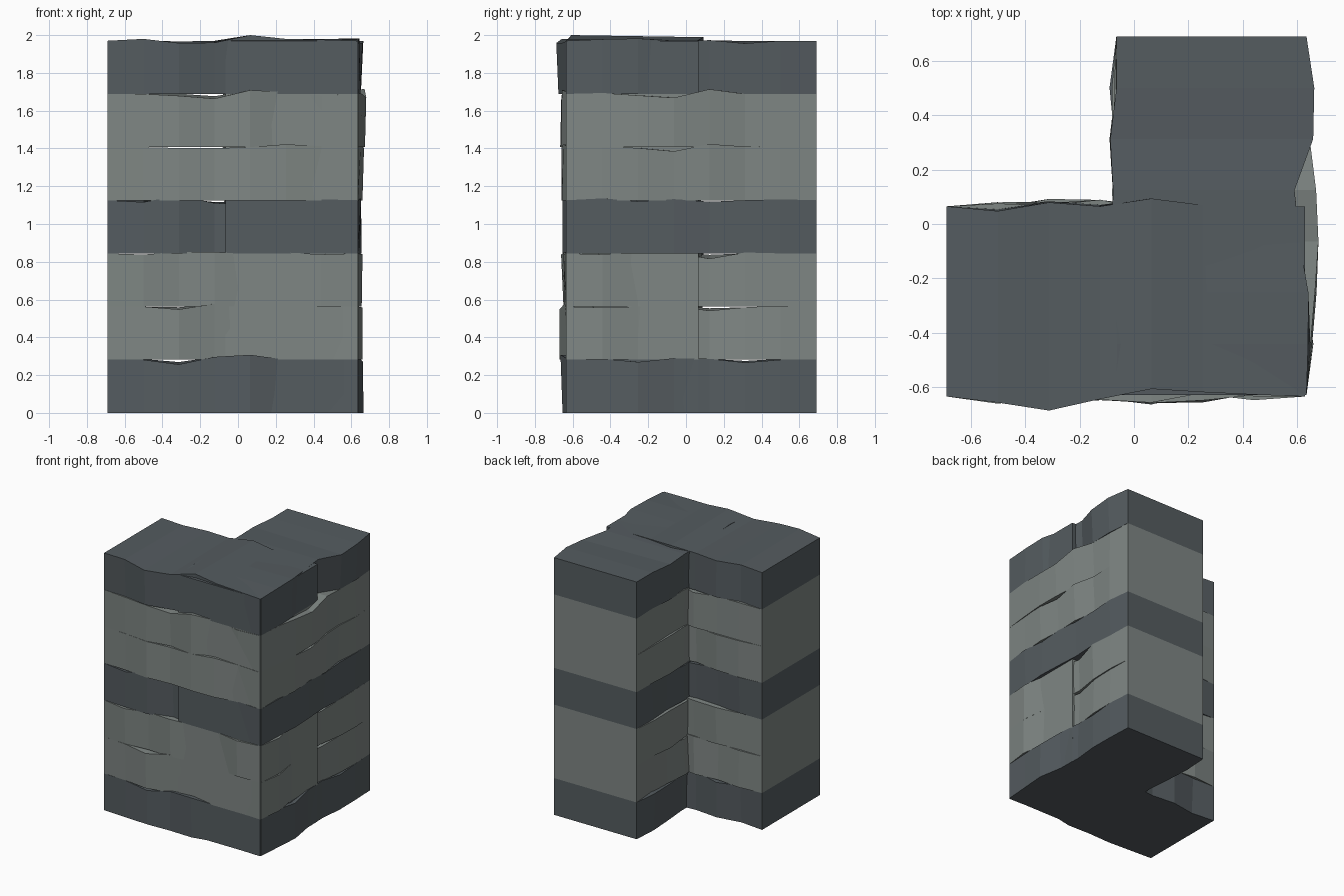
import bpy, bmesh, random

if "Cube" in bpy.data.objects:
    bpy.data.objects.remove(bpy.data.objects["Cube"])

random.seed(4)

LAYERS = 7
STEP = 1.97 / LAYERS          # height of one course
START, END = -0.69, 0.63      # beam ends along its length
OUTER, INNER = -0.635, 0.065  # beam sides across its width


def material(name, color):
    m = bpy.data.materials.new(name)
    m.diffuse_color = (*color, 1)
    m.use_nodes = True
    m.node_tree.nodes["Principled BSDF"].inputs["Base Color"].default_value = m.diffuse_color
    return m


dark = material("dark_slate", (0.090, 0.107, 0.117))
light = material("light_grey_stone", (0.212, 0.240, 0.230))

# Top edge unevenness of each course at six inner stations, in thousandths
FRONT_TOPS = [
    (0, -25, 15, 26, 0, 0),
    (0, -15, 15, 5, -5, 0),
    (-6, 8, 8, -5, 5, -5),
    (-10, 25, -15, -22, 14, 5),
    (0, -5, -6, 0, 15, 5),
    (0, -10, -25, 20, 10, -8),
    (10, -12, -10, 30, 10, 6),
]
SIDE_TOPS = [
    (0, -15, 5, 8, -12, 5),
    (5, -4, -22, 5, 0, -5),
    (0, 5, -28, 5, 10, -5),
    (5, 0, -8, 6, -6, 10),
    (0, 3, 16, -22, -5, 5),
    (0, 0, 25, -20, -8, 5),
    (0, -14, 3, 0, 12, 8),
]
# Outward bulge of each course's outer face at the same stations
FRONT_BULGE = [
    (10, 18, 10, 24, -18, -10),
    (12, 35, 0, -22, -20, -10),
    (20, 2, 10, -18, -15, 10),
    (12, 18, -28, -18, -15, -8),
    (10, 25, 10, 24, 18, -8),
    (15, 28, 5, 24, -18, -8),
    (15, 46, 5, -32, -22, -10),
]
SIDE_BULGE = [
    (10, 10, -10, 0, 28, 12),
    (8, 5, -20, -18, -5, 25),
    (10, 12, -20, -15, -8, 22),
    (10, 10, 8, 14, 16, 12),
    (15, 0, 26, 20, 28, 12),
    (12, 5, 28, 40, 34, 18),
    (22, 18, -48, -25, 5, 10),
]


def beam(name, layer, tops, bulge, place, mat):
    """Rough-hewn beam: square ends, uneven sides and top, level underside."""
    bm = bmesh.new()
    z0, z1 = layer * STEP, (layer + 1) * STEP
    rings = []
    for i, (dz, out) in enumerate(zip((0, *tops, 0), (0, *bulge, 0))):
        t = START + (END - START) * i / 7
        rough = 0 if i in (0, 7) else 1
        o = OUTER - out / 1000
        n = INNER + rough * random.uniform(-0.015, 0.022)
        lean = [rough * random.uniform(-0.005, 0.008) for _ in range(2)]
        rise = dz / 1000
        back_rise = rise * 0.45 + rough * random.uniform(-0.004, 0.006)
        section = [(o + lean[0], z0), (n - lean[1], z0),
                   (n + lean[1], z1 + back_rise), (o - lean[0], z1 + rise)]
        rings.append([bm.verts.new((*place(t, s), z)) for s, z in section])
    for a, b in zip(rings, rings[1:]):
        for k in range(4):
            bm.faces.new((a[k], a[(k + 1) % 4], b[(k + 1) % 4], b[k]))
    bm.faces.new(rings[0])
    bm.faces.new(rings[-1])
    bmesh.ops.recalc_face_normals(bm, faces=bm.faces)
    mesh = bpy.data.meshes.new(name)
    bm.to_mesh(mesh)
    bm.free()
    mesh.materials.append(mat)
    bpy.context.collection.objects.link(bpy.data.objects.new(name, mesh))


# Seven courses, each with a front beam and a mirrored side beam meeting at the corner
for layer in range(LAYERS):
    mat = dark if layer % 3 == 0 else light
    beam(f"front_beam_{layer + 1}", layer, FRONT_TOPS[layer], FRONT_BULGE[layer],
         lambda t, s: (t, s), mat)
    beam(f"side_beam_{layer + 1}", layer, SIDE_TOPS[layer], SIDE_BULGE[layer],
         lambda t, s: (-s, -t), mat)
